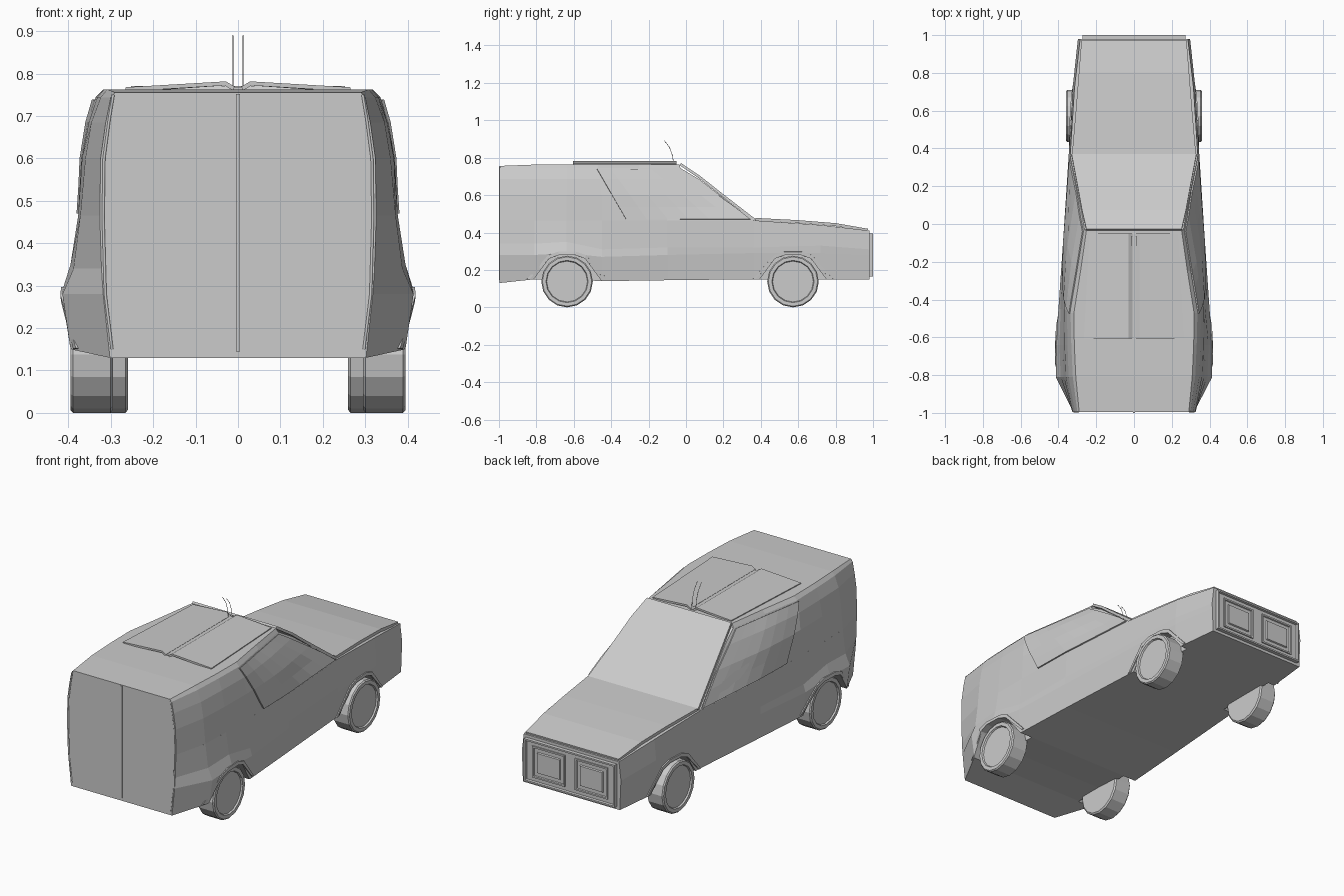
import bpy, bmesh, math
from mathutils import Vector

if "Cube" in bpy.data.objects:
    bpy.data.objects.remove(bpy.data.objects["Cube"])

# Horizontal section levels: (y stations, heights, half widths)
YL = [-.996, -.81, -.64, -.45, -.1, .36, .72, .98]
YC = YL[:6]
LOWER = [
    (YL, [.13, .15, .15, .14, .145, .15, .15, .15], [.302, .395, .398, .385, .365, .335, .318, .29]),
    (YL, [.28, .28, .29, .27, .28, .29, .29, .28], [.318, .414, .414, .40, .376, .346, .325, .295]),
    (YL, [.34, .34, .35, .31, .32, .32, .33, .31], [.322, .388, .395, .388, .376, .346, .325, .297]),
    (YL, [.465] * 6 + [.44, .41], [.326, .372, .377, .377, .37, .338, .315, .285]),
]
CABIN = [
    (YC, [.464] * 6, LOWER[3][2][:6]),
    ([-.996, -.81, -.64, -.45, -.15, .18], [.60] * 6, [.324, .36, .368, .37, .352, .30]),
    ([-.996, -.81, -.64, -.46, -.20, .07], [.685] * 6, [.312, .346, .352, .355, .325, .278]),
    ([-.996, -.81, -.64, -.47, -.25, -.03], [.744] * 6, [.30, .324, .332, .336, .298, .262]),
    ([-.996, -.81, -.64, -.47, -.25, -.035], [.756] + [.763] * 5, [.29, .308, .316, .318, .283, .252]),
]


def lerp_table(v, ks, vs):
    if v <= ks[0]:
        return vs[0]
    for a, b, p, q in zip(ks, ks[1:], vs, vs[1:]):
        if v <= b:
            return p + (q - p) * (v - a) / (b - a)
    return vs[-1]


def side_x(levels, y, z):
    """Half width of the bodywork at a point of the side view."""
    zs = [lerp_table(y, l[0], l[1]) for l in levels]
    xs = [lerp_table(y, l[0], l[2]) for l in levels]
    return lerp_table(z, zs, xs)


def finish(name, bm):
    bmesh.ops.recalc_face_normals(bm, faces=bm.faces)
    me = bpy.data.meshes.new(name)
    bm.to_mesh(me)
    bm.free()
    ob = bpy.data.objects.new(name, me)
    bpy.context.collection.objects.link(ob)
    return ob


def loft_shell(name, levels):
    bm = bmesh.new()
    rings = []
    for ys, zs, xs in levels:
        pts = list(zip(xs, ys, zs))
        rings.append([bm.verts.new(p) for p in pts] +
                     [bm.verts.new((-x, y, z)) for x, y, z in reversed(pts)])
    n = len(rings[0])
    for a, b in zip(rings, rings[1:]):
        for i in range(n):
            j = (i + 1) % n
            bm.faces.new((a[i], a[j], b[j], b[i]))
    for r in (rings[0], rings[-1]):
        for i in range(n // 2 - 1):
            bm.faces.new((r[i], r[i + 1], r[n - 2 - i], r[n - 1 - i]))
    return finish(name, bm)


def sheet(name, rows, thick=0, mirror=False):
    """Grid of points made into a thin panel."""
    bm = bmesh.new()
    v = [[bm.verts.new(p) for p in row] for row in rows]
    for a, b in zip(v, v[1:]):
        for i in range(len(a) - 1):
            bm.faces.new((a[i], a[i + 1], b[i + 1], b[i]))
    ob = finish(name, bm)
    if thick:
        m = ob.modifiers.new("thickness", 'SOLIDIFY')
        m.thickness, m.offset = thick, 0
    if mirror:
        ob.modifiers.new("mirror", 'MIRROR')
    return ob


def box(name, lo, hi):
    bm = bmesh.new()
    bmesh.ops.create_cube(bm, size=1)
    for v in bm.verts:
        v.co = Vector(lo[i] + (hi[i] - lo[i]) * (v.co[i] + .5) for i in range(3))
    return finish(name, bm)


def inset_front(ob, steps):
    """Step the +y face in or out with a chain of insets."""
    bm = bmesh.new()
    bm.from_mesh(ob.data)
    f = max(bm.faces, key=lambda f: f.calc_center_median().y)
    for t, d in steps:
        bmesh.ops.inset_individual(bm, faces=[f], thickness=t, depth=d)
    bm.to_mesh(ob.data)
    bm.free()


def wire(name, pts, r):
    cu = bpy.data.curves.new(name, 'CURVE')
    cu.dimensions, cu.bevel_depth, cu.bevel_resolution = '3D', r, 0
    s = cu.splines.new('POLY')
    s.points.add(len(pts) - 1)
    for p, c in zip(s.points, pts):
        p.co = (*c, 1)
    ob = bpy.data.objects.new(name, cu)
    bpy.context.collection.objects.link(ob)


# Body shells
lower = loft_shell("lower_body", LOWER)
loft_shell("cabin", CABIN)

# Wheels, arch openings and arch lips
ARCH = [(-.20, .13), (-.095, .262), (-.045, .28), (.045, .28), (.095, .262), (.20, .13)]
TYRE = [(-.05, 0), (-.05, .13), (-.044, .138), (.044, .138), (.05, .132),
        (.05, .113), (.042, .109), (.042, 0)]
for end, cy, cx in (("rear", -.636, .345), ("front", .572, .309)):
    for side, s in (("right", 1), ("left", -1)):
        bm = bmesh.new()
        vs = [bm.verts.new((s * (cx + x), cy, .138 + r)) for x, r in TYRE]
        es = [bm.edges.new(p) for p in zip(vs, vs[1:])]
        bmesh.ops.spin(bm, geom=vs + es, cent=(0, cy, .138), axis=(1, 0, 0),
                       angle=2 * math.pi, steps=16)
        bmesh.ops.remove_doubles(bm, verts=bm.verts, dist=1e-4)
        finish(f"{end}_{side}_wheel", bm)

        bm = bmesh.new()
        f = bm.faces.new([bm.verts.new((s * (cx - .035), cy + y, z if z > .2 else .12)) for y, z in ARCH])
        g = bmesh.ops.extrude_face_region(bm, geom=[f])["geom"]
        bmesh.ops.translate(bm, vec=(s * .3, 0, 0), verts=[v for v in g if isinstance(v, bmesh.types.BMVert)])
        cutter = finish(f"{end}_{side}_arch_cutter", bm)
        cutter.hide_render = True
        cutter.hide_viewport = True
        cutter.display_type = 'WIRE'
        m = lower.modifiers.new("arch", 'BOOLEAN')
        m.operation, m.solver, m.object = 'DIFFERENCE', 'EXACT', cutter

    rows = []
    for y, z in ARCH:
        z = max(z, .152)
        oy, oz = cy + y * 1.06, z + (.016 if z > .2 else 0)
        x0 = side_x(LOWER, cy + y, z)
        x1 = side_x(LOWER, oy, oz)
        rows.append([(x0 - .04, cy + y, z), (x0 + .005, cy + y, z), (x1 + .005, oy, oz), (x1 - .01, oy, oz)])
    sheet(f"{end}_arch_lip", rows, .003, True)

# Side windows following the cabin surface
rows = []
for z in (.47, .535, .60, .685, .738):
    t = (z - .47) / .268
    a, b = -.32 - .155 * t, .345 - .385 * t ** 1.08
    rows.append([(side_x(CABIN, y, z) + .003, y, z) for y in (a + (b - a) * i / 6 for i in range(7))])
sheet("side_window", rows, .008, True)

# Windscreen and bonnet panels
def cross(y, z, w):
    return [(w * k, y, z) for k in (-1, -.5, .5, 1)]

sheet("windscreen", [cross(-.03, .765, .252), cross(.07, .698, .275),
                     cross(.18, .611, .295), cross(.365, .468, .33)], .014)
sheet("bonnet", [cross(.37, .47, .328), cross(.6, .458, .308),
                 cross(.8, .442, .292), cross(.972, .412, .278)], .016)

# Roof hatches with a raised centre edge, and the rail between them
sheet("roof_hatch", [[(.010, y, .765), (.03, y, .777), (w, y, .763)]
                     for y, w in ((-.605, .265), (-.05, .235))], .01, True)
box("roof_rail", (-.012, -.60, .755), (.012, -.05, .767))

# Aerials
for s in (-1, 1):
    wire("aerial", [(s * .012, -.065, .76), (s * .012, -.072, .81),
                    (s * .012, -.088, .855), (s * .012, -.115, .89)], .0015)

# Tall loading doors: centre seam bar and edge seams
box("door_centre_bar", (-.005, -1, .145), (.005, -.99, .752))
for s in (-1, 1):
    wire("door_edge_trim", [(s * x, -.995, z) for x, z in
                            ((.297, .15), (.313, .28), (.318, .46), (.316, .60), (.304, .69), (.294, .75))], .004)

# Nose panel with two stepped lamps
nose = box("nose_panel", (-.272, .97, .165), (.272, 1, .395))
inset_front(nose, [(.012, 0), (.003, -.012)])
for s in (-1, 1):
    lamp = box("lamp", (s * .128 - .098, .98, .195), (s * .128 + .098, .994, .365))
    inset_front(lamp, [(.012, 0), (.005, -.008), (.022, 0), (.006, .009)])
